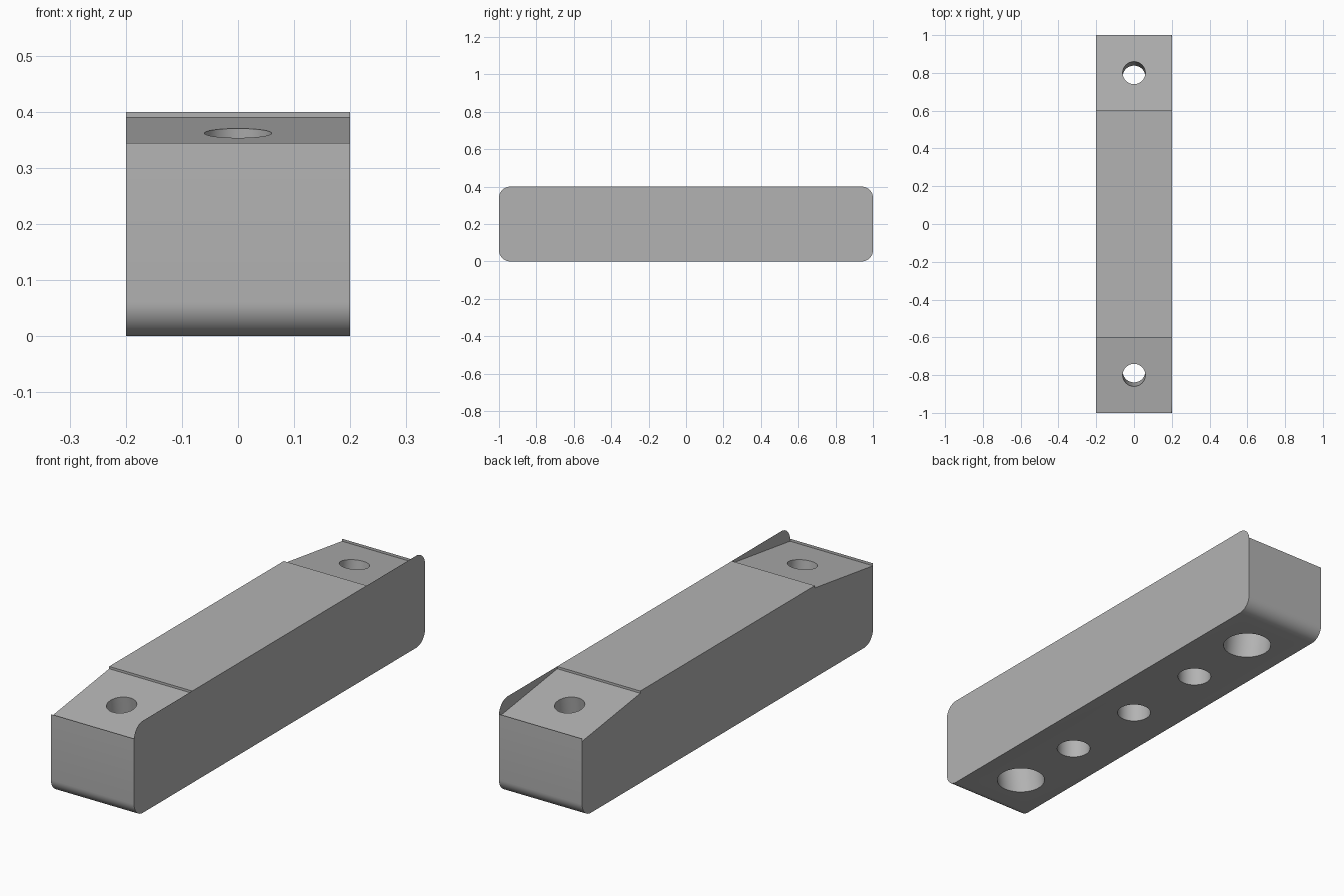
import bpy
import bmesh
from math import cos, sin, tan, radians, pi
from mathutils import Matrix, Vector

if "Cube" in bpy.data.objects:
    bpy.data.objects.remove(bpy.data.objects["Cube"], do_unlink=True)

HALF_W, HALF_L, HEIGHT, ROUND = 0.2, 1.0, 0.4, 0.06
TILT = radians(8)

grey = bpy.data.materials.new("plain grey")
grey.use_nodes = True
color = (0.45, 0.45, 0.45, 1)
grey.diffuse_color = color
grey.node_tree.nodes["Principled BSDF"].inputs["Base Color"].default_value = color


def add_object(name, bm):
    bmesh.ops.recalc_face_normals(bm, faces=bm.faces)
    mesh = bpy.data.meshes.new(name)
    bm.to_mesh(mesh)
    bm.free()
    mesh.materials.append(grey)
    obj = bpy.data.objects.new(name, mesh)
    bpy.context.collection.objects.link(obj)
    return obj


def prism(name, profile, x0, x1):
    """Side profile of (y, z) points swept along x."""
    bm = bmesh.new()
    face = bm.faces.new([bm.verts.new((x0, y, z)) for y, z in profile])
    swept = bmesh.ops.extrude_face_region(bm, geom=[face])["geom"]
    verts = [v for v in swept if isinstance(v, bmesh.types.BMVert)]
    bmesh.ops.translate(bm, verts=verts, vec=(x1 - x0, 0, 0))
    return add_object(name, bm)


def rod(name, radius, centre, low, high, tilt=0):
    """Cylinder from low to high along an axis leaning in y."""
    bm = bmesh.new()
    place = (Matrix.Translation(Vector(centre)) @ Matrix.Rotation(-tilt, 4, "X")
             @ Matrix.Translation((0, 0, (low + high) / 2)))
    bmesh.ops.create_cone(bm, cap_ends=True, segments=64, radius1=radius,
                          radius2=radius, depth=high - low, matrix=place)
    return add_object(name, bm)


def cut(target, cutter):
    cutter.hide_render = True
    mod = target.modifiers.new("cut", "BOOLEAN")
    mod.operation, mod.solver, mod.object = "DIFFERENCE", "EXACT", cutter
    bpy.context.view_layer.objects.active = target
    bpy.ops.object.modifier_apply(modifier=mod.name)
    bpy.data.objects.remove(cutter, do_unlink=True)


# Bar with rounded end corners
outline = []
corners = [(1, 1), (-1, 1), (-1, -1), (1, -1)]
for quarter, (sy, sz) in enumerate(corners):
    for step in range(13):
        a = (quarter + step / 12) * pi / 2
        outline.append((sy * (HALF_L - ROUND) + ROUND * cos(a),
                        HEIGHT / 2 + sz * (HEIGHT / 2 - ROUND) + ROUND * sin(a)))
bar = prism("bar", outline, -HALF_W, HALF_W)

# Sloping ends, leaving a paper-thin wall on one side and a fine end lip
INNER, END, LEDGE = 0.6, 0.9997, 0.39
for s in (-1, 1):
    wedge = [(s * INNER, LEDGE), (s * INNER, 0.6), (s * END, 0.6),
             (s * END, LEDGE - (END - INNER) * tan(TILT))]
    cut(bar, prism("slope_cutter", wedge, -0.3, HALF_W - 0.0005))

# Screw holes square to each slope, with wider bores from below
for s in (-1, 1):
    centre = (0, s * 0.8, LEDGE - 0.2 * tan(TILT))
    cut(bar, rod("screw_cutter", 0.06, centre, -0.3, 0.2, s * TILT))
    cut(bar, rod("bore_cutter", 0.1, centre, -0.6, -0.15, s * TILT))

# Blind holes in the underside
for y in (-0.4, 0, 0.4):
    cut(bar, rod("blind_cutter", 0.07, (0, y, 0), -0.1, 0.2))

bpy.ops.object.select_all(action="DESELECT")
bar.select_set(True)
bpy.context.view_layer.objects.active = bar
bpy.ops.object.shade_smooth_by_angle(angle=radians(30))
